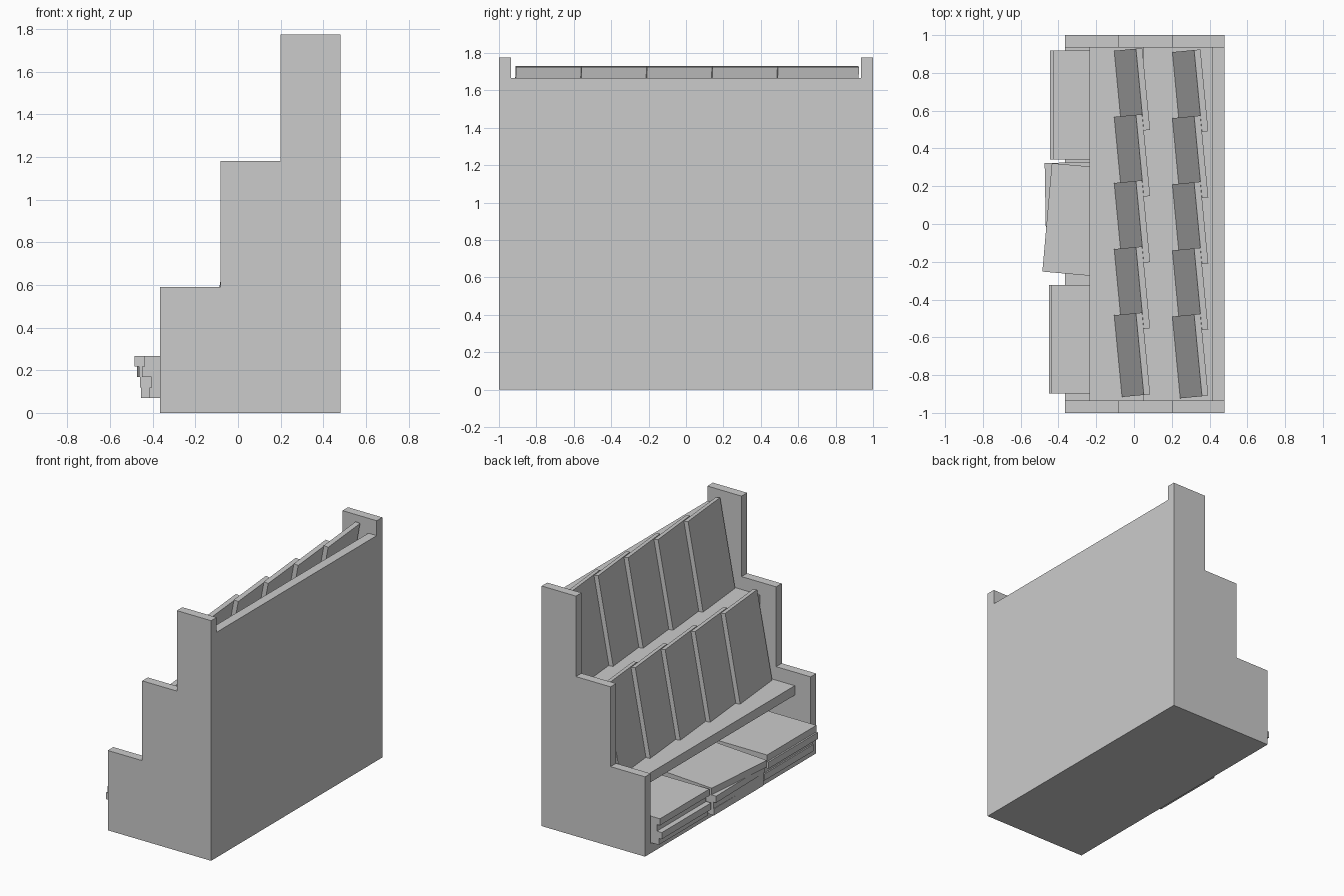
import bpy
import math
from mathutils import Matrix, Vector

cube = bpy.data.objects.get("Cube")
if cube:
    bpy.data.objects.remove(cube, do_unlink=True)

# One plain grey for the whole rack
grey = bpy.data.materials.new("plain grey")
grey.use_nodes = True
grey.diffuse_color = (0.6, 0.6, 0.6, 1)
grey.node_tree.nodes["Principled BSDF"].inputs["Base Color"].default_value = (0.6, 0.6, 0.6, 1)


def make_object(name, verts, faces):
    mesh = bpy.data.meshes.new(name)
    mesh.from_pydata(verts, [], faces)
    mesh.materials.append(grey)
    obj = bpy.data.objects.new(name, mesh)
    bpy.context.collection.objects.link(obj)
    return obj


def prism(name, profile, y0, y1, matrix=Matrix()):
    """Extrude an x-z outline (counter-clockwise seen from -y) from y0 to y1."""
    n = len(profile)
    verts = [matrix @ Vector((x, y, z)) for y in (y0, y1) for x, z in profile]
    sides = [(i, i + n, (i + 1) % n + n, (i + 1) % n) for i in range(n)]
    faces = [tuple(range(n)), tuple(reversed(range(n, 2 * n)))] + sides
    return make_object(name, verts, faces)


def box(name, x0, x1, y0, y1, z0, z1, matrix=Matrix()):
    return prism(name, [(x0, z0), (x1, z0), (x1, z1), (x0, z1)], y0, y1, matrix)


FRONT, BACK, INNER = -0.365, 0.48, 0.935

# Stepped side panels
steps = [(FRONT, 0), (BACK, 0), (BACK, 1.775), (0.2, 1.775), (0.2, 1.18),
         (-0.083, 1.18), (-0.083, 0.59), (FRONT, 0.59)]
prism("right_side_panel", steps, -1, -INNER)
prism("left_side_panel", steps, INNER, 1)

# Back, base and shelves
box("back_panel", 0.412, BACK, -INNER, INNER, 0, 1.665)
box("base", FRONT, 0.412, -INNER, INNER, 0, 0.07)
box("lower_shelf", -0.235, 0.412, -INNER, INNER, 0.42, 0.49)
box("upper_shelf", 0.05, 0.412, -INNER, INNER, 1.015, 1.085)

# Overlapping boards leaning back on each shelf
LEAN, YAW = math.radians(10.2), math.radians(5.5)
for row, x, y_start, z in (("lower", -0.105, 0.917, 0.492), ("upper", 0.203, 0.91, 1.087)):
    for i in range(5):
        pose = (Matrix.Translation((x, y_start - 0.35 * i, z))
                @ Matrix.Rotation(YAW, 4, "Z") @ Matrix.Rotation(LEAN, 4, "Y"))
        box(f"{row}_board_{i + 1}", 0, 0.034, -0.435, 0, 0, 0.654, pose)

# Stacks of flat slabs on the base: centre y, front x and turn of each layer
stacks = {
    "left": (0.63, [(-0.42, 0), (-0.445, 0), (-0.405, 0), (-0.43, 0)]),
    "middle": (0.035, [(-0.455, 0), (-0.455, 1), (-0.468, -1), (-0.46, 5)]),
    "right": (-0.61, [(-0.415, 0), (-0.405, 0), (-0.45, 0), (-0.438, 0)]),
}
for side, (y, layers) in stacks.items():
    for i, (x, turn) in enumerate(layers):
        pose = (Matrix.Translation((x, y, 0.07 + 0.049 * i))
                @ Matrix.Rotation(math.radians(-turn), 4, "Z"))
        box(f"{side}_slab_{i + 1}", 0, 0.58, -0.288, 0.288, 0, 0.049, pose)
